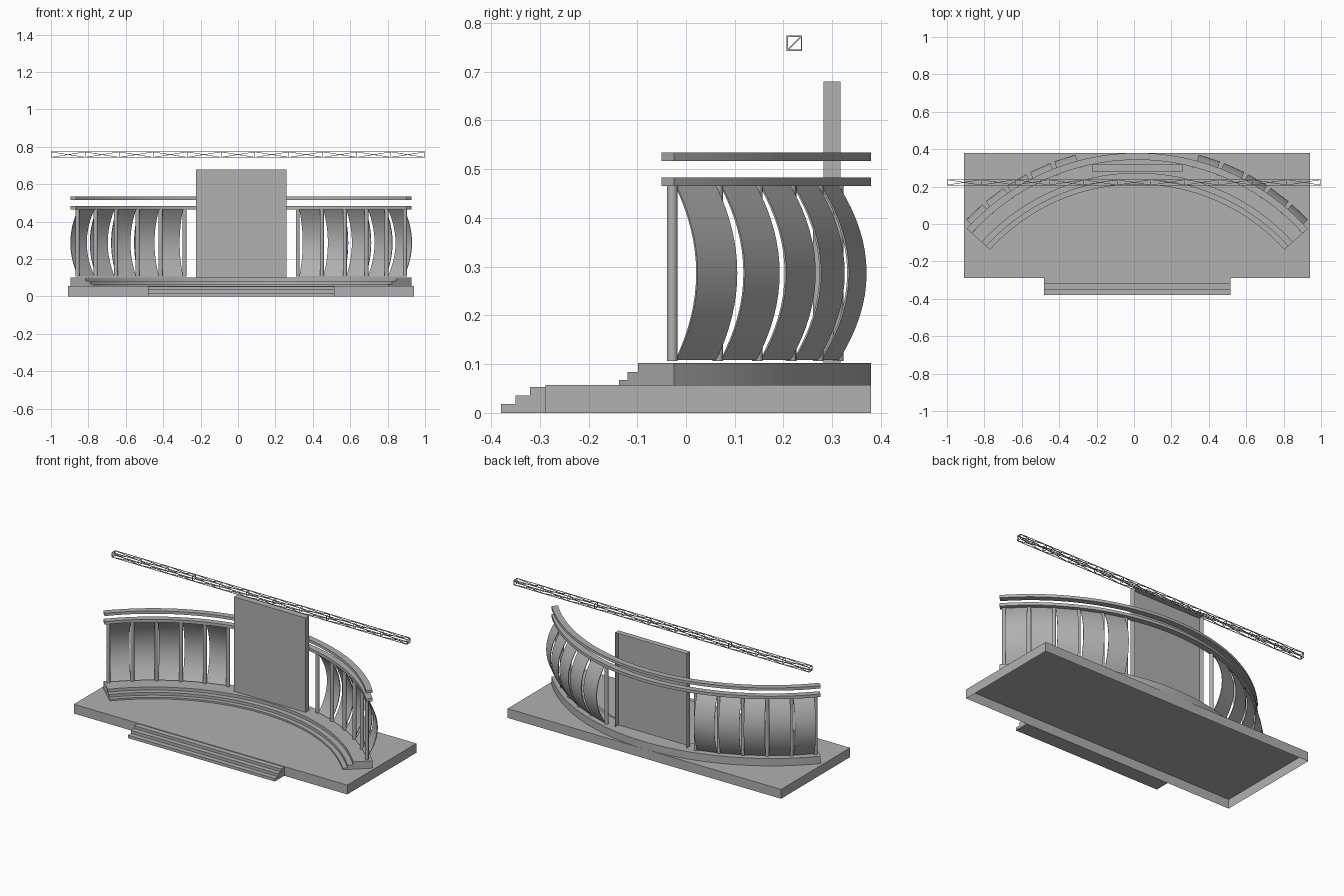
import bpy, bmesh, math
from mathutils import Vector

if "Cube" in bpy.data.objects:
    bpy.data.objects.remove(bpy.data.objects["Cube"])

CX, CY = 0.017, -0.849          # centre of the curved backdrop
HALF = math.radians(47.9)       # half sweep of the curve
PITCH = math.radians(6.45)      # angle between railing posts
FIRST = math.radians(14.6)      # first post beside the screen

grey = bpy.data.materials.new("mid_grey")
grey.diffuse_color = (0.44, 0.44, 0.44, 1)
grey.use_nodes = True
grey.node_tree.nodes["Principled BSDF"].inputs["Base Color"].default_value = grey.diffuse_color


def make(name, verts, faces, smooth=False):
    me = bpy.data.meshes.new(name)
    me.from_pydata(verts, [], faces)
    me.materials.append(grey)
    bm = bmesh.new()
    bm.from_mesh(me)
    bmesh.ops.recalc_face_normals(bm, faces=bm.faces)
    bm.to_mesh(me)
    bm.free()
    ob = bpy.data.objects.new(name, me)
    bpy.context.collection.objects.link(ob)
    if smooth:
        bpy.ops.object.select_all(action='DESELECT')
        ob.select_set(True)
        bpy.context.view_layer.objects.active = ob
        bpy.ops.object.shade_smooth_by_angle(angle=math.radians(35))
    return ob


def box(name, x0, x1, y0, y1, z0, z1, skip=None):
    v = [(x, y, z) for x in (x0, x1) for y in (y0, y1) for z in (z0, z1)]
    f = {'left': (0, 1, 3, 2), 'right': (4, 6, 7, 5), 'front': (0, 4, 5, 1),
         'back': (2, 3, 7, 6), 'bottom': (0, 2, 6, 4), 'top': (1, 5, 7, 3)}
    return make(name, v, [q for k, q in f.items() if k != skip])


def polar(r, a, z, t=0.0):
    """Point at radius r and angle a from +y, shifted t along the tangent."""
    return (CX + r * math.sin(a) + t * math.cos(a),
            CY + r * math.cos(a) - t * math.sin(a), z)


def loft(name, rings, smooth=True):
    n = len(rings[0])
    v = [p for ring in rings for p in ring]
    f = [(i * n + j, i * n + (j + 1) % n, (i + 1) * n + (j + 1) % n, (i + 1) * n + j)
         for i in range(len(rings) - 1) for j in range(n)]
    f += [tuple(range(n)), tuple(range(len(v) - n, len(v)))]
    return make(name, v, f, smooth)


def arc_sweep(name, profile, segs=40):
    """Sweep an (r, z) profile round the backdrop curve."""
    return loft(name, [[polar(r, -HALF + 2 * HALF * i / segs, z) for r, z in profile]
                       for i in range(segs + 1)])


# Base platform (open underneath) and front steps
box("platform", -0.91, 0.942, -0.288, 0.38, 0, 0.057, 'bottom')
step_profile = [(-0.38, 0), (-0.38, 0.018), (-0.35, 0.018), (-0.35, 0.036),
                (-0.32, 0.036), (-0.32, 0.053), (-0.288, 0.053), (-0.288, 0)]
loft("front_steps", [[(x, y, z) for y, z in step_profile] for x in (-0.48, 0.515)], False)

# Curved riser with two inner steps
arc_sweep("curved_riser", [(1.061, 0.057), (1.061, 0.067), (1.088, 0.067), (1.088, 0.084),
                           (1.12, 0.084), (1.12, 0.102), (1.229, 0.102), (1.229, 0.057)])

# Two curved rails
for name, z0, z1 in (("lower_rail", 0.465, 0.483), ("upper_rail", 0.517, 0.534)):
    arc_sweep(name, [(1.192, z0), (1.192, z1), (1.229, z1), (1.229, z0)])

# Round posts and thin bowed panels on both sides
circle = [(1.2 + 0.011 * math.cos(k * math.pi / 6), 0.011 * math.sin(k * math.pi / 6))
          for k in range(12)]
for side, s in (("left", -1), ("right", 1)):
    for i in range(6):
        a = s * (FIRST + i * PITCH)
        loft(f"{side}_post_{i + 1}", [[polar(r, a, z, t) for r, t in circle]
                                      for z in (0.106, 0.466)])
    for i in range(5):
        a = s * (FIRST + (i + 0.5) * PITCH)
        rings = []
        for k in range(17):
            u = k / 16 * 2 - 1
            r = 1.2 + 0.06 * (1 - u * u)
            z = 0.287 + 0.179 * u
            rings.append([polar(r + d, a, z, t) for d, t in
                          ((-0.002, -0.059), (0.002, -0.059), (0.002, 0.059), (-0.002, 0.059))])
        loft(f"{side}_panel_{i + 1}", rings)

# Central screen, open at the back
box("screen", -0.225, 0.26, 0.282, 0.317, 0.102, 0.68, 'back')

# Overhead lighting truss
verts, faces = [], []


def bar(p, q, h=0.0014):
    p, q = Vector(p), Vector(q)
    d = (q - p).normalized()
    u = d.cross(Vector((0, 0, 1)) if abs(d.z) < 0.9 else Vector((1, 0, 0))).normalized() * h
    w = d.cross(u).normalized() * h
    b = len(verts)
    verts.extend(tuple(c + m) for c in (p, q) for m in (u + w, u - w, -u - w, -u + w))
    faces.extend([(b + j, b + (j + 1) % 4, b + 4 + (j + 1) % 4, b + 4 + j) for j in range(4)])
    faces.extend([(b, b + 1, b + 2, b + 3), (b + 4, b + 5, b + 6, b + 7)])


corners = [(0.208, 0.744), (0.237, 0.744), (0.237, 0.773), (0.208, 0.773)]
BAYS = 11
xs = [-0.9985 + 1.997 * i / BAYS for i in range(BAYS + 1)]
for j in range(4):
    c, n = corners[j], corners[(j + 1) % 4]
    bar((xs[0], *c), (xs[-1], *c))
    for i, x in enumerate(xs):
        bar((x, *c), (x, *n))
        if i < BAYS:
            bar((x, *c), (xs[i + 1], *n))
for x in (xs[0], xs[-1]):
    bar((x, *corners[0]), (x, *corners[2]))
make("overhead_truss", verts, faces)
